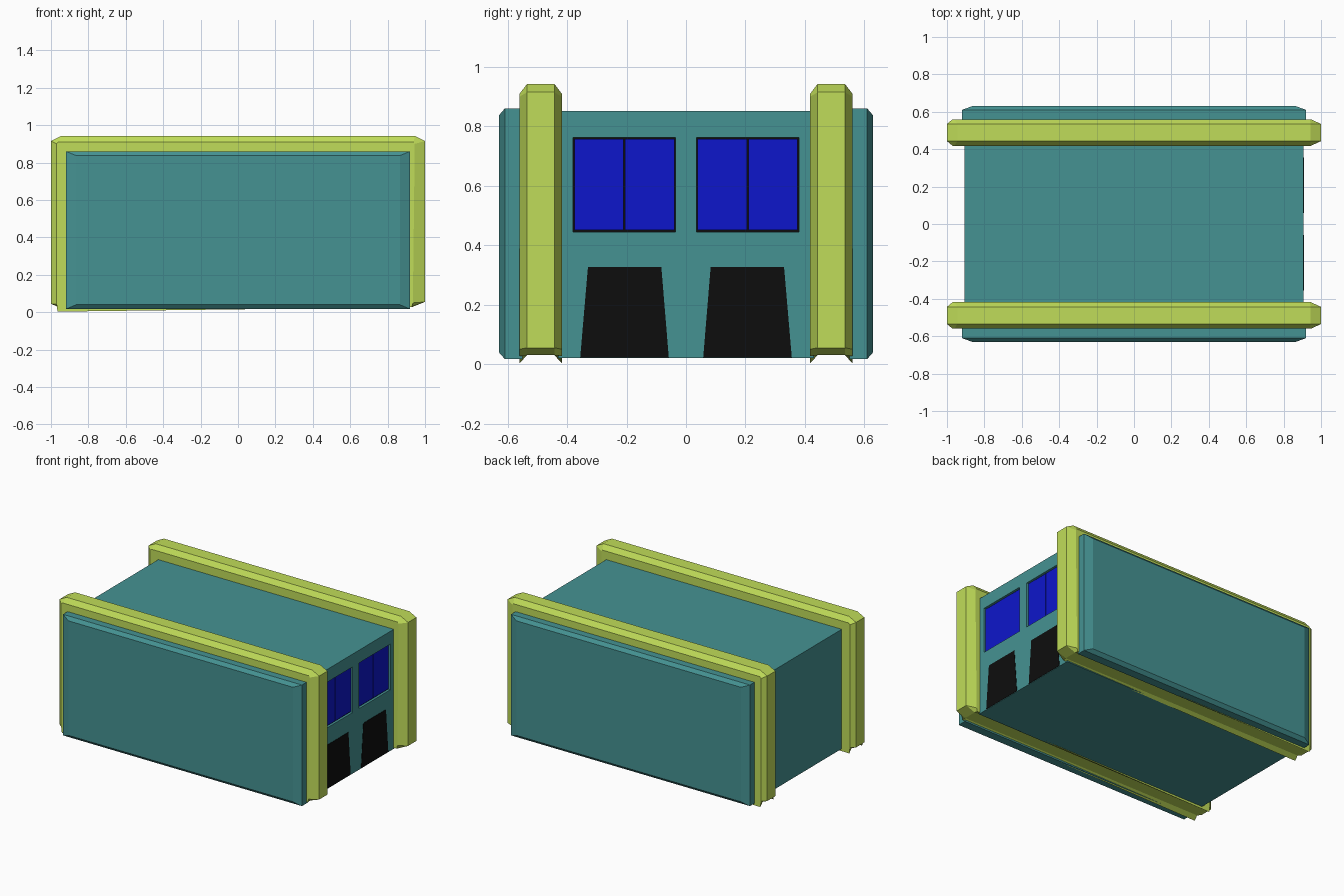
import bpy, bmesh

if "Cube" in bpy.data.objects:
    bpy.data.objects.remove(bpy.data.objects["Cube"])

def material(name, rgb):
    m = bpy.data.materials.new(name)
    m.diffuse_color = (*rgb, 1)
    m.use_nodes = True
    m.node_tree.nodes["Principled BSDF"].inputs["Base Color"].default_value = m.diffuse_color
    return m

TEAL = material("teal", (0.06, 0.29, 0.29))
LIME = material("lime", (0.53, 0.72, 0.10))
BLUE = material("blue", (0.004, 0.008, 0.60))
BLACK = material("black", (0.004, 0.004, 0.004))

def loft(name, rings, mat=None):
    """Closed solid skinned through rings of equal point count."""
    bm = bmesh.new()
    loops = [[bm.verts.new(p) for p in ring] for ring in rings]
    n = len(loops[0])
    for a, b in zip(loops, loops[1:]):
        for i in range(n):
            j = (i + 1) % n
            bm.faces.new((a[i], a[j], b[j], b[i]))
    bm.faces.new(loops[0])
    bm.faces.new(loops[-1])
    bmesh.ops.recalc_face_normals(bm, faces=bm.faces)
    me = bpy.data.meshes.new(name)
    bm.to_mesh(me)
    bm.free()
    ob = bpy.data.objects.new(name, me)
    bpy.context.collection.objects.link(ob)
    if mat:
        me.materials.append(mat)
    return ob

def xz(y, pts):
    return [(x, y, z) for x, z in pts]

def slab(name, x0, x1, yz, mat=None):
    return loft(name, [[(x, y, z) for y, z in yz] for x in (x0, x1)], mat)

def rect(a0, a1, b0, b1):
    return [(a0, b0), (a1, b0), (a1, b1), (a0, b1)]

# Main body
body = slab("body", -0.907, 0.907, rect(-0.43, 0.43, 0.02, 0.852), TEAL)

# Rib outlines: the outer edges hang below the recessed middle of the underside
edge = [(-0.965, 0.003), (0.93, 0.027), (0.935, 0.05), (0.945, 0.90),
        (0.94, 0.91), (-0.96, 0.91), (-0.97, 0.90), (-0.97, 0.045)]
middle = [(-0.965, 0.03), (0.93, 0.03), (1, 0.055), (1, 0.915),
          (0.945, 0.943), (-0.945, 0.943), (-1, 0.915), (-1, 0.045)]

for s, side in ((-1, "front"), (1, "back")):
    # Bevelled rib wrapping the body
    loft(side + "_rib", [xz(s * 0.418, edge), xz(s * 0.443, middle),
                         xz(s * 0.535, middle), xz(s * 0.56, edge)], LIME)
    # Outer panel with chamfered rim
    outline = rect(-0.92, 0.92, 0.017, 0.86)
    loft(side + "_panel", [xz(s * 0.55, outline), xz(s * 0.61, outline),
                           xz(s * 0.63, rect(-0.865, 0.865, 0.04, 0.837))], TEAL)

for s, side in ((-1, "front"), (1, "back")):
    # Recessed window: opening, dark backing, two panes
    opening = slab(side + "_window_cutter", 0.887, 0.95,
                   rect(s * 0.035, s * 0.38, 0.445, 0.763))
    opening.hide_render = True
    opening.hide_viewport = True
    cut = body.modifiers.new(side + "_window", 'BOOLEAN')
    cut.operation = 'DIFFERENCE'
    cut.solver = 'EXACT'
    cut.object = opening
    slab(side + "_window_frame", 0.88, 0.890,
         rect(s * 0.0352, s * 0.3798, 0.4452, 0.7628), BLACK)
    for i, (a, b) in enumerate(((0.039, 0.206), (0.210, 0.376))):
        slab(f"{side}_window_pane_{i + 1}", 0.885, 0.896,
             rect(s * a, s * b, 0.451, 0.758), BLUE)
    # Tapered doorway
    slab(side + "_doorway", 0.90, 0.909,
         [(s * 0.058, 0.023), (s * 0.356, 0.023),
          (s * 0.33, 0.327), (s * 0.083, 0.327)], BLACK)
